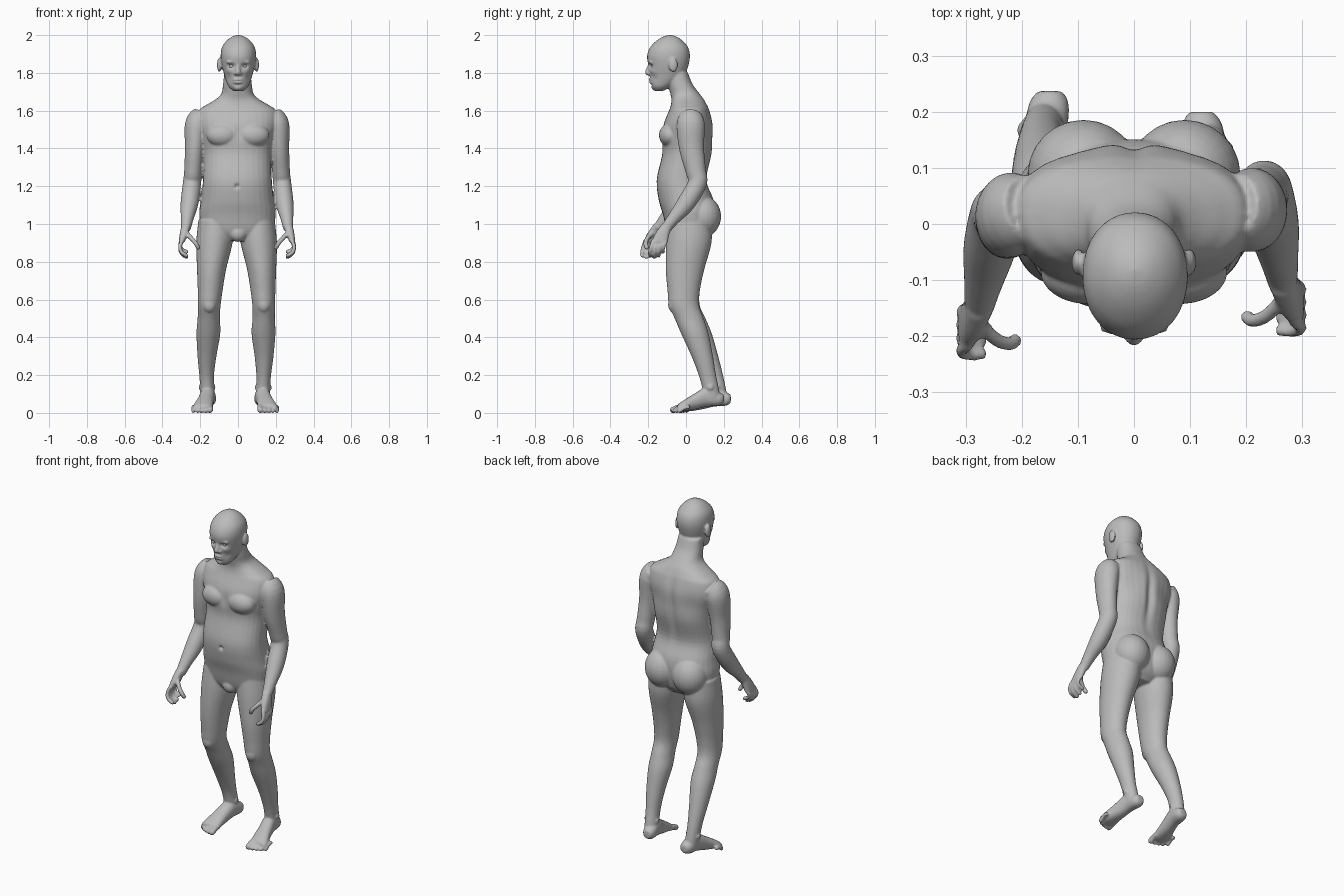
import bpy, bmesh, math
from mathutils import Vector, Matrix

cube = bpy.data.objects.get("Cube")
if cube:
    bpy.data.objects.remove(cube)

X, Y, Z = Vector((1, 0, 0)), Vector((0, 1, 0)), Vector((0, 0, 1))
SIDES = (1, -1)
bm = bmesh.new()


def spline(rows, steps=5):
    """Smoothly resample a list of equal-length rows."""
    pts = [Vector(r) for r in rows]
    pts = [pts[0] * 2 - pts[1]] + pts + [pts[-1] * 2 - pts[-2]]
    out = []
    for a, b, c, d in zip(pts, pts[1:], pts[2:], pts[3:]):
        for i in range(steps):
            t = i / steps
            out.append((b * 2 + (c - a) * t + (a * 2 - b * 5 + c * 4 - d) * t ** 2
                        + (b * 3 - a - c * 3 + d) * t ** 3) / 2)
    return out + [pts[-2]]


def loft(rows, axes=None, power=2.0, sides=32):
    """Closed skin over (x, y, z, half width, half depth) sections."""
    secs = spline(rows)
    centres = [Vector(s[:3]) for s in secs]
    rings = []
    for i, s in enumerate(secs):
        if axes:
            u, v = axes
        else:
            t = centres[min(i + 1, len(secs) - 1)] - centres[max(i - 1, 0)]
            v = t.cross(X).normalized()
            u = v.cross(t).normalized()
        ring = []
        for k in range(sides):
            ang = math.tau * k / sides
            c, q = (math.copysign(abs(f) ** (2 / power), f) for f in (math.cos(ang), math.sin(ang)))
            ring.append(bm.verts.new(centres[i] + u * c * max(s[3], .002) + v * q * max(s[4], .002)))
        rings.append(ring)
    for r, n in zip(rings, rings[1:]):
        for k in range(sides):
            j = (k + 1) % sides
            bm.faces.new((r[k], r[j], n[j], n[k]))
    bm.faces.new(rings[0])
    bm.faces.new(rings[-1])


def ball(centre, size):
    m = Matrix.Translation(centre) @ Matrix.Diagonal((*size, 1))
    bmesh.ops.create_uvsphere(bm, u_segments=24, v_segments=16, radius=1, matrix=m)


def digit(points, radius):
    """Round-ended finger or toe."""
    loft([(*p, radius, radius) for p in points], sides=14)
    ball(points[-1], (radius,) * 3)


def column(rows, cx, power):
    """Loft of level sections given as (z, half width, front, back)."""
    loft([(cx, (f + b) / 2, z, w, (b - f) / 2) for z, w, f, b in rows], (X, Y), power)


def clamp(f):
    return max(0, min(1, f))


def arm_place(p, side):
    """Pose an arm point; the right arm hangs further forward."""
    x, y, z, *size = p
    if side < 0:
        x, y = x + .01, y - .042 * clamp((1.58 - z) / .3)
    return (x * side, y, z, *size)


def leg_place(p, side):
    """Pose a leg point; the right shin trails and turns out."""
    x, y, z, *size = p
    if side < 0:
        drop = clamp((.6 - z) / .4)
        x, y = x + .015 + .015 * drop, y + .037 * drop
    return (x * side, y, z, *size)


# Torso and neck
column([(.91, .08, -.07, .09), (.96, .18, -.10, .13), (1.05, .202, -.122, .15),
        (1.13, .193, -.145, .145), (1.235, .182, -.155, .11), (1.37, .18, -.126, .137),
        (1.45, .192, -.128, .143), (1.53, .212, -.118, .143), (1.6, .205, -.09, .125),
        (1.63, .165, -.08, .112), (1.66, .115, -.077, .095), (1.69, .085, -.083, .072),
        (1.74, .076, -.095, .035), (1.8, .07, -.1, .01)], -.003, 2.3)
ball((0, -.07, .95), (.045, .04, .045))
for s in SIDES:
    ball((s * .082, -.085, 1.47), (.085, .058, .062))     # chest
    ball((s * .09, .088, 1.04), (.1, .098, .11))          # buttocks

# Head
column([(1.705, .028, -.165, -.12), (1.725, .05, -.182, -.08), (1.755, .064, -.19, -.035),
        (1.79, .075, -.192, -.005), (1.84, .088, -.2, .013), (1.89, .094, -.206, .021),
        (1.935, .087, -.19, .011), (1.97, .063, -.157, -.018), (1.992, .033, -.12, -.05),
        (2.001, .004, -.087, -.08)], .002, 2.1)
loft([(0, -.188, 1.85, .009, .012), (0, -.197, 1.825, .01, .012),
      (0, -.204, 1.803, .015, .013), (0, -.196, 1.79, .016, .008)])
ball((0, -.187, 1.764), (.026, .012, .007))
ball((0, -.186, 1.75), (.023, .012, .007))
ball((0, -.165, 1.722), (.024, .018, .016))
for s in SIDES:
    ball((s * .014, -.194, 1.797), (.01, .012, .009))     # nostrils
    ball((s * .033, -.184, 1.857), (.03, .014, .009))     # brows
    ball((s * .099, -.068, 1.842), (.012, .024, .038))    # ears

for s in SIDES:
    # Arm
    arm = [(.175, .03, 1.57, .06, .06), (.208, .025, 1.525, .063, .075),
           (.219, .03, 1.4, .052, .066), (.228, .052, 1.28, .047, .054),
           (.234, .06, 1.215, .048, .05), (.247, .0, 1.11, .047, .048),
           (.259, -.065, 1.03, .034, .034), (.266, -.107, .975, .026, .028)]
    loft([arm_place(p, s) for p in arm])
    # Palm, fingers and thumb
    palm = [(.264, -.1, 1.0, .024, .028), (.276, -.125, .95, .022, .038),
            (.288, -.14, .905, .016, .043)]
    loft([arm_place(p, s) for p in palm], (X, Y), 2.5)
    for f in range(4):
        y, reach = -.173 + .023 * f, (1, 1.1, 1, .75)[f]
        bend = [(.285, 0, 0), (.297, -.011, -.035), (.288, -.018, -.065), (.262, -.017, -.082)]
        digit([arm_place((x, y + dy, .915 + dz * reach), s) for x, dy, dz in bend], .0108)
    thumb = [(.268, -.13, .96), (.238, -.162, .925), (.213, -.172, .897), (.202, -.166, .876)]
    digit([arm_place(p, s) for p in thumb], .0125)

    # Leg
    leg = [(.1, .02, 1.02, .095, .115), (.11, .015, .9, .096, .12),
           (.125, -.005, .76, .077, .102), (.132, -.012, .65, .066, .086),
           (.136, -.01, .57, .06, .08), (.136, .017, .5, .059, .077),
           (.135, .047, .42, .063, .073), (.138, .086, .3, .05, .057),
           (.136, .113, .2, .039, .046), (.133, .13, .13, .037, .044),
           (.13, .138, .08, .036, .044)]
    loft([leg_place(p, s) for p in leg], (X, Y))
    ball(leg_place((.136, -.065, .575), s), (.036, .03, .045))
    for side_x in (.1, .168):
        ball(leg_place((side_x, .13, .135), s), (.011, .016, .016))
    # Foot and toes
    foot = [(.12, .2, .075, .022, .022), (.122, .175, .074, .036, .036),
            (.13, .11, .085, .039, .052), (.142, .045, .06, .043, .042),
            (.154, -.015, .037, .051, .028), (.158, -.045, .026, .05, .018)]
    loft([leg_place(p, s) for p in foot], (X, Z), 2.2)
    for i in range(5):
        r = .0165 if i == 0 else .0125 - .0005 * i
        x, tip = .118 + .0215 * i + .003 * (i > 0), -.07 + .0022 * i * i
        digit([leg_place(p, s) for p in ((x, tip + .055, .032), (x, tip + .025, .026),
                                         (x, tip, r - .001))], r)

# Fuse all parts into one soft skin
bmesh.ops.recalc_face_normals(bm, faces=bm.faces)
mesh = bpy.data.meshes.new("body")
bm.to_mesh(mesh)
bm.free()
body = bpy.data.objects.new("body", mesh)
bpy.context.collection.objects.link(body)
remesh = body.modifiers.new("fuse", "REMESH")
remesh.mode, remesh.voxel_size = "VOXEL", .0058
soften = body.modifiers.new("soften", "SMOOTH")
soften.factor, soften.iterations = .5, 4
graph = bpy.context.evaluated_depsgraph_get()
skin = bpy.data.meshes.new_from_object(body.evaluated_get(graph))
body.modifiers.clear()
body.data = skin

# Sculpted hollows and swellings: centre, reach, push along y
pushes = [((-.005, -.155, 1.2), (.011, .04, .011), .014),    # navel
          ((0, .14, 1.42), (.022, .07, .16), -.016),         # spine
          ((0, -.14, 1.47), (.016, .05, .05), .006),         # breastbone
          ((0, -.2, 1.757), (.022, .02, .004), .005),        # mouth
          ((0, -.185, 1.737), (.025, .02, .007), .005)]      # chin crease
for s in SIDES:
    pushes += [((s * .034, -.19, 1.837), (.017, .03, .011), .016),   # eye sockets
               ((s * .048, -.17, 1.808), (.02, .03, .014), -.006),   # cheekbones
               ((s * .05, -.165, 1.77), (.015, .03, .02), .006),     # cheeks
               ((s * .105, .12, 1.48), (.06, .06, .08), -.008)]      # shoulder blades
for v in skin.vertices:
    move = 0
    for centre, reach, amount in pushes:
        d = sum(((a - b) / r) ** 2 for a, b, r in zip(v.co, centre, reach))
        if d < 6:
            move += amount * math.exp(-d)
    v.co.y += move
skin.shade_smooth()

# Eyes
grey = bpy.data.materials.new("plain grey")
grey.use_nodes = True
grey.diffuse_color = (.5, .5, .5, 1)
grey.node_tree.nodes["Principled BSDF"].inputs["Base Color"].default_value = (.5, .5, .5, 1)
skin.materials.clear()
skin.materials.append(grey)
for s, name in zip(SIDES, ("left_eye", "right_eye")):
    bpy.ops.mesh.primitive_uv_sphere_add(segments=20, ring_count=12, radius=.014,
                                         location=(s * .034, -.169, 1.836))
    eye = bpy.context.object
    eye.name = name
    eye.data.shade_smooth()
    eye.data.materials.append(grey)
